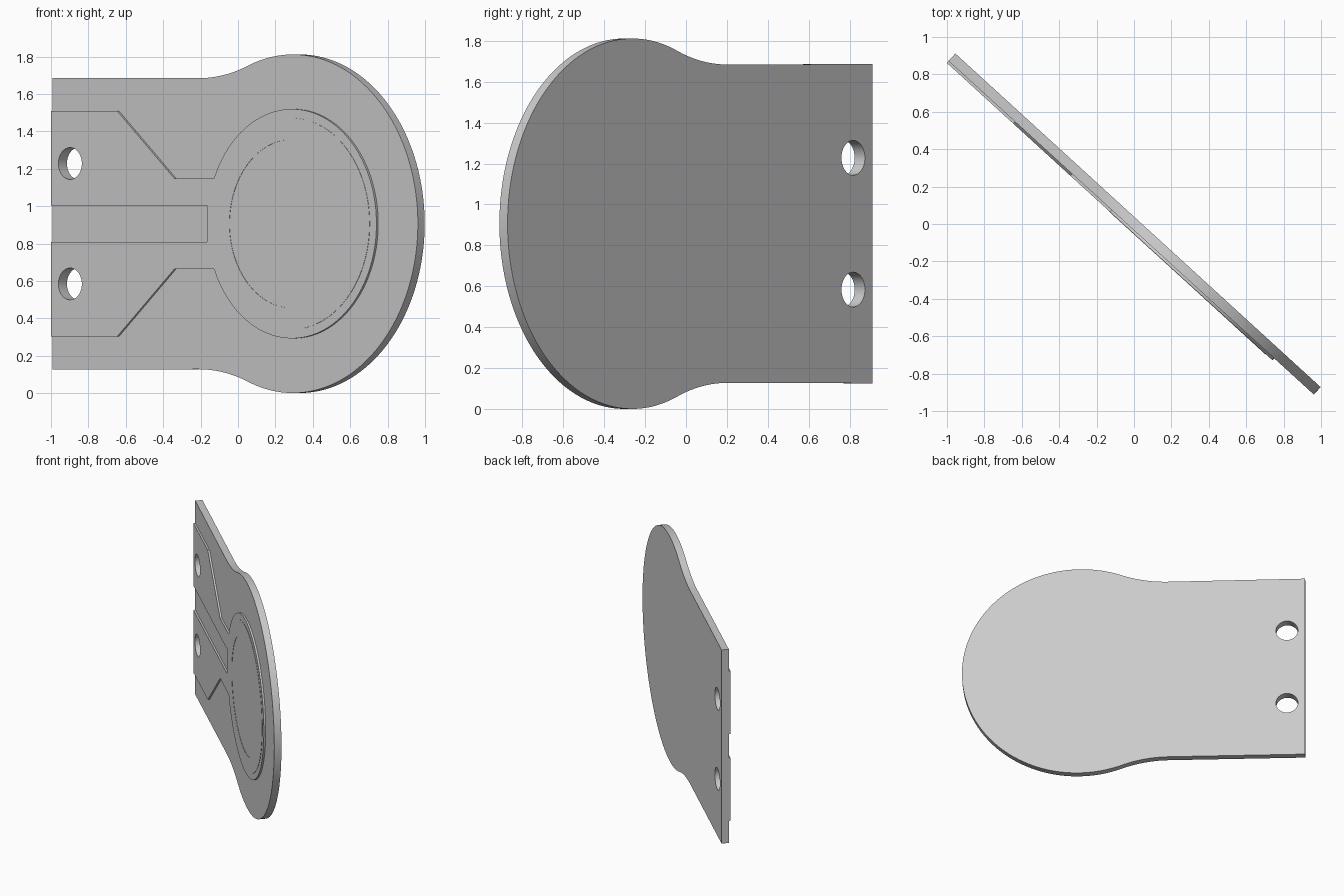
import bpy, bmesh
from math import cos, sin, pi, atan2, asin, sqrt, radians

cube = bpy.data.objects.get("Cube")
if cube:
    bpy.data.objects.remove(cube)

TURN = radians(-42.4)          # the tag stands turned about z
MID = 0.906                    # height of the symmetry line
BACK, FRONT, PAD = 0.029, -0.025, -0.039
LEFT = -1.32
CX, R = 0.42, 0.905            # round head

grey = bpy.data.materials.new("light grey")
grey.use_nodes = True
colour = (0.6, 0.6, 0.6, 1)
grey.diffuse_color = colour
grey.node_tree.nodes["Principled BSDF"].inputs["Base Color"].default_value = colour


def arc(cx, cz, r, a, b, n):
    return [(cx + r * cos(a + (b - a) * i / n), cz + r * sin(a + (b - a) * i / n))
            for i in range(n + 1)]


def mirrored(upper):
    """Close an upper half outline with its reflection in the middle line."""
    lower = [(u, -v) for u, v in reversed(upper) if abs(v) > 1e-5]
    return upper + lower


def slab(name, outline, w0, w1):
    """Extrude an outline through the thickness of the tag."""
    bm = bmesh.new()
    face = bm.faces.new([bm.verts.new((u, w0, v)) for u, v in outline])
    new = bmesh.ops.extrude_face_region(bm, geom=[face])["geom"]
    for v in new:
        if isinstance(v, bmesh.types.BMVert):
            v.co.y = w1
    bmesh.ops.recalc_face_normals(bm, faces=bm.faces)
    mesh = bpy.data.meshes.new(name)
    bm.to_mesh(mesh)
    bm.free()
    mesh.materials.append(grey)
    ob = bpy.data.objects.new(name, mesh)
    bpy.context.collection.objects.link(ob)
    ob.location.z = MID
    ob.rotation_euler.z = TURN
    return ob


def cut(ob, cutter):
    mod = ob.modifiers.new("cut", "BOOLEAN")
    mod.operation = "DIFFERENCE"
    mod.solver = "EXACT"
    mod.object = cutter
    cutter.hide_render = True
    cutter.hide_set(True)


# Base plate: straight tail, concave shoulder fillet, round head
NECK, HALF = -0.265, 0.778
d = CX - NECK
fillet = (d * d + HALF ** 2 - R ** 2) / (2 * (R - HALF))
lean = atan2(HALF + fillet, -d)
upper = [(LEFT, HALF + 0.002)]
upper += arc(NECK, HALF + fillet, fillet, -pi / 2, lean - pi, 16)[:-1]
upper += arc(CX, 0, R, lean, 0, 64)
plate = slab("base_plate", mirrored(upper), BACK, FRONT)

# Raised pad: two stepped strips joined to a disc, with a slot between them
DISC, STRIP, SLOT = 0.613, 0.242, 0.098
upper = [(-0.19, 0), (-0.19, SLOT), (LEFT, SLOT), (LEFT, 0.602), (-0.838, 0.602), (-0.425, STRIP)]
upper += arc(0.425, 0, DISC, pi - asin(STRIP / DISC), 0, 64)
pad = slab("raised_pad", mirrored(upper), FRONT + 0.002, PAD)

# Low rim on the disc
ring = slab("disc_rim", arc(0.425, 0, 0.565, 0, 2 * pi, 96)[:-1], PAD + 0.002, PAD - 0.002)
opening = slab("rim_cutter", arc(0.425, 0, 0.45, 0, 2 * pi, 96)[:-1], PAD + 0.05, PAD - 0.05)
cut(ring, opening)

# Two mounting holes through plate and pad
for side, name in ((1, "upper"), (-1, "lower")):
    hole = slab(name + "_hole_cutter", arc(-1.18, side * 0.322, 0.085, 0, 2 * pi, 48)[:-1], 0.2, -0.2)
    for ob in (plate, pad):
        cut(ob, hole)

# Smooth curved rims, sharp edges; bake the cuts first
bpy.context.view_layer.update()
graph = bpy.context.evaluated_depsgraph_get()
for ob in (plate, pad, ring):
    baked = bpy.data.meshes.new_from_object(ob.evaluated_get(graph))
    ob.modifiers.clear()
    ob.data = baked
for ob in [o for o in bpy.data.objects if o.name.endswith("_cutter")]:
    bpy.data.objects.remove(ob)
bpy.ops.object.select_all(action="DESELECT")
for ob in (plate, pad, ring):
    ob.select_set(True)
bpy.context.view_layer.objects.active = plate
bpy.ops.object.shade_smooth_by_angle(angle=radians(30))
